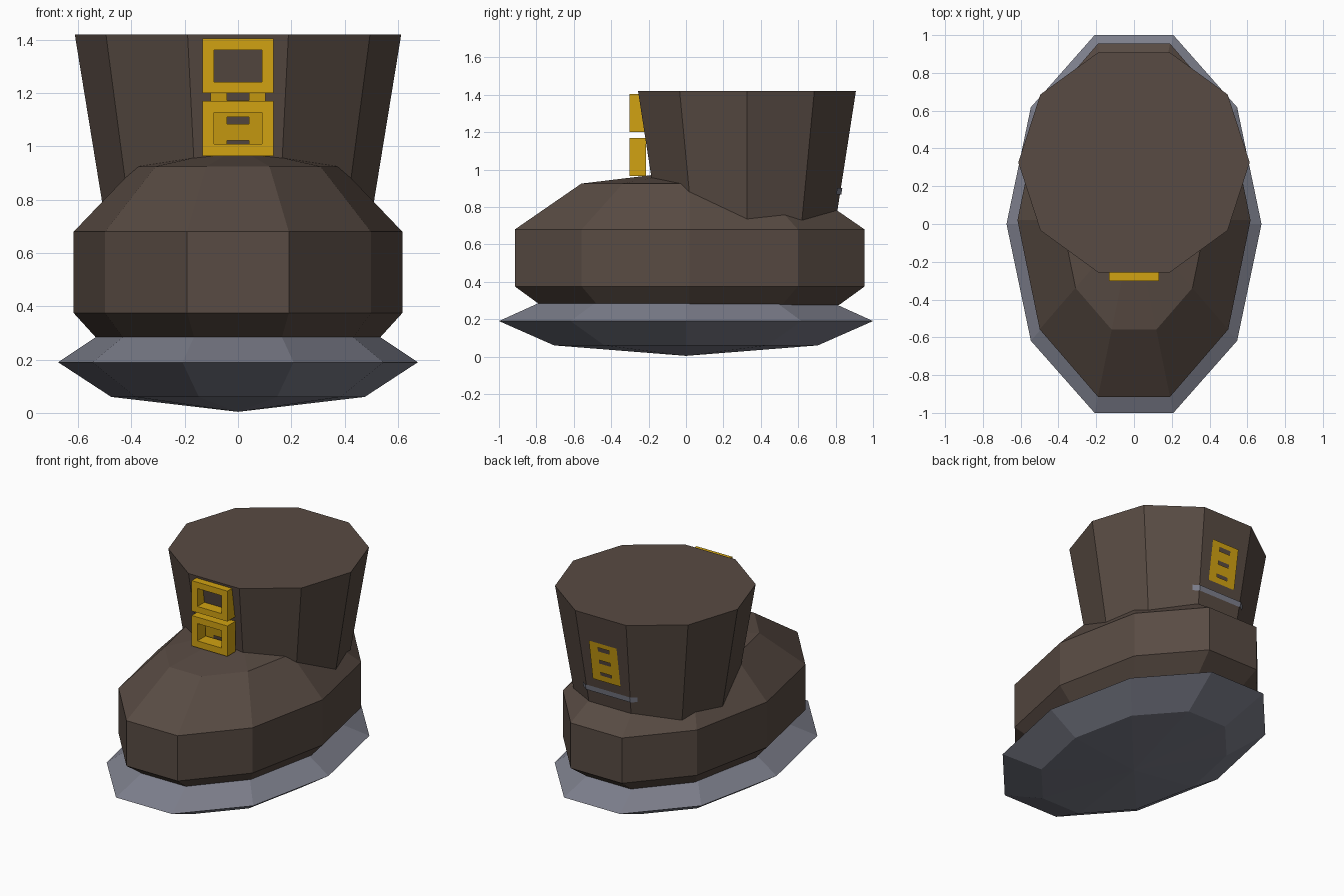
import bpy, bmesh, math

if "Cube" in bpy.data.objects:
    bpy.data.objects.remove(bpy.data.objects["Cube"])


def material(name, rgb):
    m = bpy.data.materials.new(name)
    m.diffuse_color = (*rgb, 1)
    m.use_nodes = True
    m.node_tree.nodes["Principled BSDF"].inputs["Base Color"].default_value = m.diffuse_color
    return m


BROWN = material("brown leather", (0.098, 0.070, 0.056))
GREY = material("grey rubber", (0.205, 0.212, 0.262))
GOLD = material("gold metal", (0.640, 0.365, 0.006))


def finish(name, bm, mat):
    bmesh.ops.recalc_face_normals(bm, faces=bm.faces)
    mesh = bpy.data.meshes.new(name)
    bm.to_mesh(mesh)
    bm.free()
    mesh.materials.append(mat)
    ob = bpy.data.objects.new(name, mesh)
    bpy.context.collection.objects.link(ob)
    return ob


def lathe(name, rx, ry, cy, profile, mat, n=10):
    """Stack ten-sided rings from (scale, z) pairs; scale 0 is a point."""
    bm = bmesh.new()
    rings = []
    for s, z in profile:
        count = n if s else 1
        rings.append([bm.verts.new((rx * s * math.cos(math.tau * i / n),
                                    cy + ry * s * math.sin(math.tau * i / n), z))
                      for i in range(count)])
    for a, b in zip(rings, rings[1:]):
        for i in range(n):
            j = (i + 1) % n
            if len(a) == 1:
                bm.faces.new((a[0], b[j], b[i]))
            elif len(b) == 1:
                bm.faces.new((a[i], a[j], b[0]))
            else:
                bm.faces.new((a[i], a[j], b[j], b[i]))
    for ring in (rings[0], rings[-1]):
        if len(ring) > 1:
            bm.faces.new(ring)
    return finish(name, bm, mat)


# Main boot volumes
lathe("sole", 0.675, 1.0515, 0, [(0, 0.004), (0.705, 0.06), (1, 0.19), (0.79, 0.285)], GREY)
lathe("foot", 0.617, 0.983, 0.02,
      [(0.84, 0.27), (0.86, 0.28), (1, 0.375), (1, 0.68), (0.62, 0.925), (0, 0.995)], BROWN)
SHAFT_Y, SHAFT_R, TOP, TAPER = 0.326, 0.6125, 1.42, 0.163
lathe("shaft", SHAFT_R, SHAFT_R, SHAFT_Y, [(1 - TAPER * 0.82 / SHAFT_R, 0.6), (1, TOP)], BROWN)


def shaft_radius(z):
    return SHAFT_R - TAPER * (TOP - z)


# Square buckle frames
def frame(name, z0, z1, hx, hz0, hz1, y0=-0.303, y1=-0.215, ox=0.133):
    bm = bmesh.new()
    loops = []
    for x, a, b in ((ox, z0, z1), (hx, hz0, hz1)):
        for y in (y0, y1):
            loops.append([bm.verts.new((px, y, pz)) for px, pz in
                          ((-x, a), (x, a), (x, b), (-x, b))])
    of, ob, inf, inb = loops
    for a, b in ((of, inf), (ob, inb), (of, ob), (inf, inb)):
        for i in range(4):
            j = (i + 1) % 4
            bm.faces.new((a[i], a[j], b[j], b[i]))
    finish(name, bm, GOLD)


frame("upper_buckle", 1.20, 1.405, 0.09, 1.242, 1.363)
frame("lower_buckle", 0.965, 1.17, 0.09, 1.01, 1.127)


# Thin slotted plates lying on the shaft, front and back
def slotted_plate(name, side):
    bm = bmesh.new()
    xs = (-0.103, -0.042, 0.042, 0.103)
    zs = (0.96, 1.0, 1.022, 1.085, 1.11, 1.172, 1.2, 1.232)

    def vert(x, z):
        y = SHAFT_Y + side * (shaft_radius(z) * math.cos(math.pi / 10) + 0.007)
        return bm.verts.new((x, y, z))

    grid = [[vert(x, z) for x in xs] for z in zs]
    for r in range(len(zs) - 1):
        for c in range(3):
            if c == 1 and r % 2:
                continue  # slot
            f = (grid[r][c], grid[r][c + 1], grid[r + 1][c + 1], grid[r + 1][c])
            bm.faces.new(f if side < 0 else f[::-1])
    mesh = bpy.data.meshes.new(name)
    bm.to_mesh(mesh)
    bm.free()
    mesh.materials.append(GOLD)
    bpy.context.collection.objects.link(bpy.data.objects.new(name, mesh))


slotted_plate("front_plate", -1)
slotted_plate("back_plate", 1)

# Narrow grey strip wrapped around the heel side of the shaft
bm = bmesh.new()
rows = []
for z in (0.866, 0.902):
    r = shaft_radius(z) + 0.008
    p = [(r * math.cos(math.radians(a)), r * math.sin(math.radians(a)))
         for a in (36, 72, 108, 144)]
    ends = [(p[1][k] * 0.86 + p[0][k] * 0.14) for k in (0, 1)]
    pts = [ends, p[1], p[2], (-ends[0], ends[1])]
    rows.append([bm.verts.new((x, SHAFT_Y + y, z)) for x, y in pts])
for i in range(3):
    bm.faces.new((rows[0][i], rows[0][i + 1], rows[1][i + 1], rows[1][i]))
mesh = bpy.data.meshes.new("heel_strip")
bm.to_mesh(mesh)
bm.free()
mesh.materials.append(GREY)
bpy.context.collection.objects.link(bpy.data.objects.new("heel_strip", mesh))
